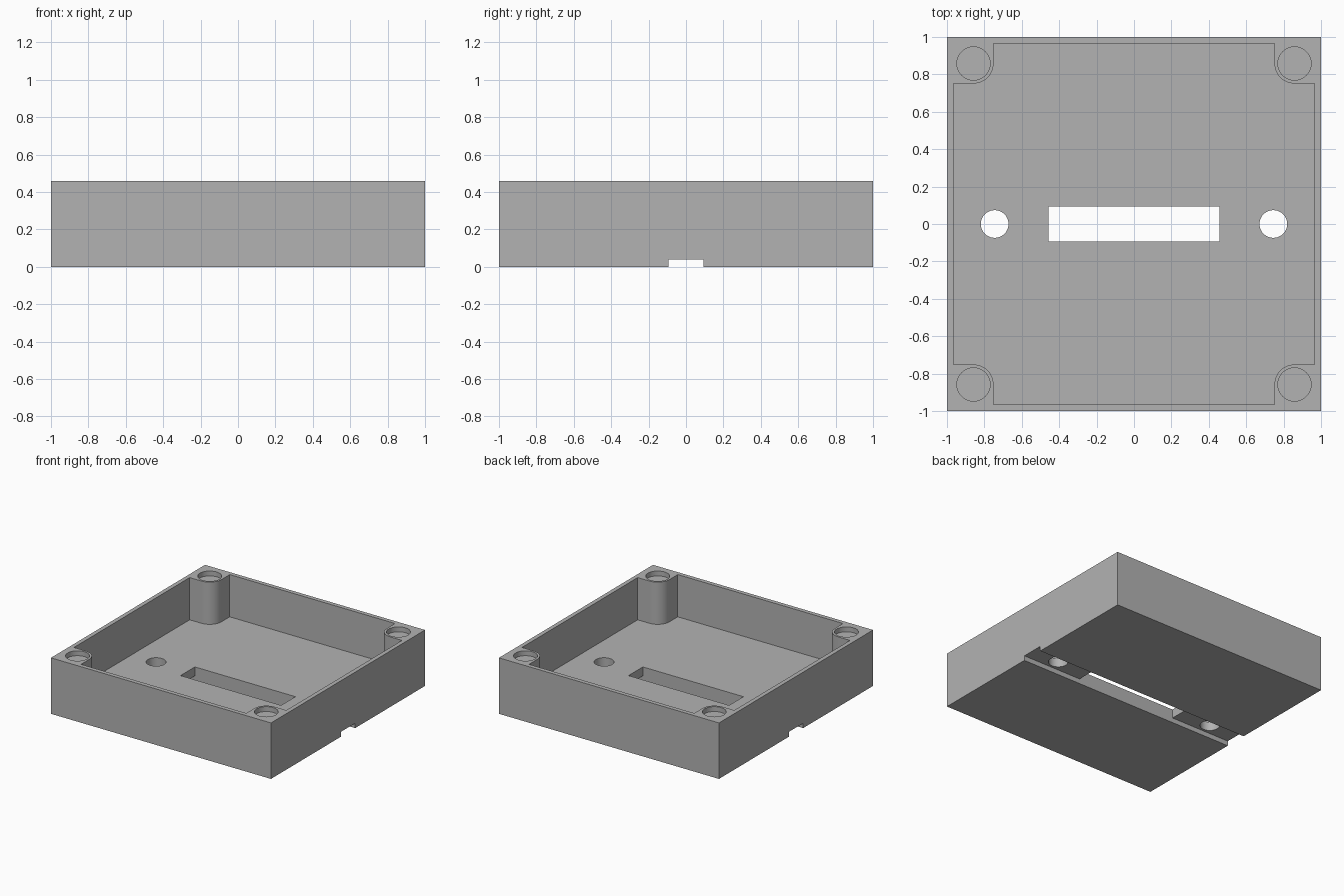
import bpy
import bmesh
from math import sin, cos, pi
from mathutils import Matrix, Vector

HEIGHT = 0.46      # overall height
FLOOR = 0.113      # floor thickness
CHANNEL = 0.04     # depth of the underside channel
POCKET = 0.04      # depth of the corner pockets
INNER = 0.965      # half width of the cavity
POST = 0.858       # centre of each corner post
POST_R = 0.107     # rounding of each corner post
SLOT_Y = 0.093     # half width of slot and channel

if "Cube" in bpy.data.objects:
    bpy.data.objects.remove(bpy.data.objects["Cube"], do_unlink=True)

grey = bpy.data.materials.new("plain grey")
grey.use_nodes = True
colour = (0.45, 0.45, 0.45, 1)
grey.diffuse_color = colour
grey.node_tree.nodes["Principled BSDF"].inputs["Base Color"].default_value = colour


def prism(name, outline, z0, z1):
    """Extrude a flat counter-clockwise outline between two heights."""
    bm = bmesh.new()
    face = bm.faces.new([bm.verts.new((x, y, z0)) for x, y in outline])
    top = bmesh.ops.extrude_face_region(bm, geom=[face])["geom"]
    verts = [v for v in top if isinstance(v, bmesh.types.BMVert)]
    bmesh.ops.translate(bm, verts=verts, vec=(0, 0, z1 - z0))
    bmesh.ops.recalc_face_normals(bm, faces=bm.faces)
    mesh = bpy.data.meshes.new(name)
    bm.to_mesh(mesh)
    bm.free()
    mesh.materials.append(grey)
    ob = bpy.data.objects.new(name, mesh)
    bpy.context.collection.objects.link(ob)
    return ob


def rect(hx, hy):
    return [(-hx, -hy), (hx, -hy), (hx, hy), (-hx, hy)]


def circle(cx, cy, r, n=48):
    return [(cx + r * cos(2 * pi * i / n), cy + r * sin(2 * pi * i / n)) for i in range(n)]


def cavity_outline(steps=12):
    """Square opening with a rounded post left standing in every corner."""
    edge = POST - POST_R
    corner = [(INNER, edge)]
    for i in range(steps + 1):
        a = -pi / 2 - pi / 2 * i / steps
        corner.append((POST + POST_R * cos(a), POST + POST_R * sin(a)))
    corner.append((edge, INNER))
    points = []
    for k in range(4):
        turn = Matrix.Rotation(k * pi / 2, 2)
        points += [tuple(turn @ Vector(p)) for p in corner]
    return points


# Solid outer block
tray = prism("enclosure_tray", rect(1, 1), 0, HEIGHT)

# Cavity, underside channel and floor slot
cutters = [
    prism("cavity_cutter", cavity_outline(), FLOOR, HEIGHT + 0.1),
    prism("channel_cutter", rect(1.1, SLOT_Y), -0.1, CHANNEL),
    prism("slot_cutter", rect(0.457, SLOT_Y), -0.2, FLOOR + 0.1),
]
# Screw holes beside the slot and pockets in the corner posts
for sx in (-1, 1):
    cutters.append(prism("screw_hole_cutter", circle(sx * 0.745, 0, 0.074),
                         -0.1, FLOOR + 0.1))
    for sy in (-1, 1):
        cutters.append(prism("pocket_cutter", circle(sx * POST, sy * POST, 0.089),
                             HEIGHT - POCKET, HEIGHT + 0.1))

# Cut everything out of the block
bpy.ops.object.select_all(action='DESELECT')
tray.select_set(True)
bpy.context.view_layer.objects.active = tray
for cutter in cutters:
    cutter.hide_render = True
    mod = tray.modifiers.new("cut", 'BOOLEAN')
    mod.operation = 'DIFFERENCE'
    mod.solver = 'EXACT'
    mod.object = cutter
    bpy.ops.object.modifier_apply(modifier=mod.name)
    bpy.data.objects.remove(cutter, do_unlink=True)

bpy.ops.object.shade_smooth_by_angle(angle=pi / 6)
